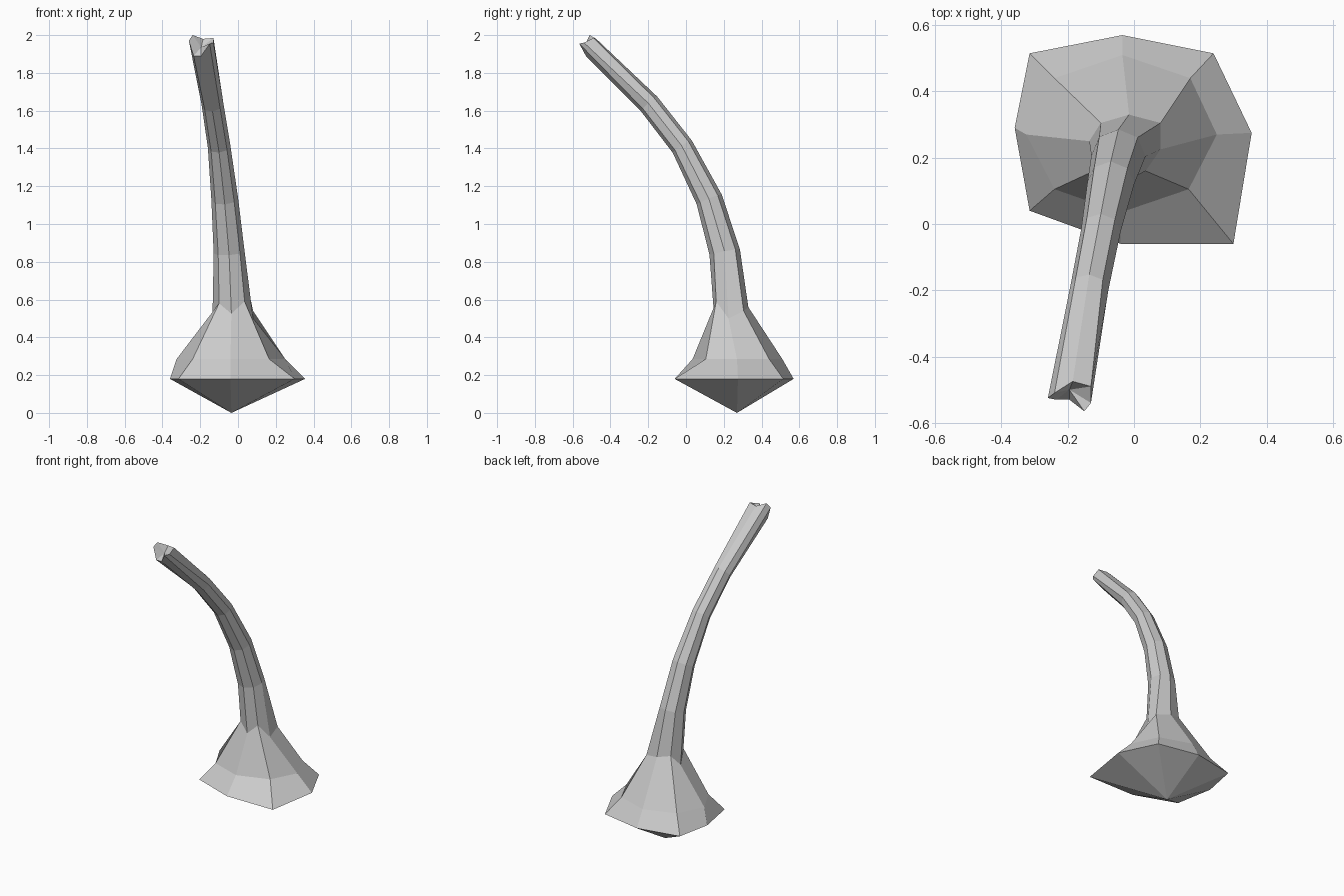
import bpy, bmesh, math
from mathutils import Vector

# Base rings (8 sided, counter-clockwise from the right)
rim = [(0.355, 0.275), (0.24, 0.515), (-0.035, 0.57), (-0.315, 0.515),
       (-0.36, 0.29), (-0.315, 0.04), (-0.04, -0.06), (0.30, -0.06)]
shoulder = [(0.25, 0.27), (0.17, 0.44), (-0.035, 0.51), (-0.24, 0.44),
            (-0.325, 0.27), (-0.24, 0.105), (-0.04, 0.035), (0.165, 0.105)]
# Uneven neck and broken tip
neck = [(0.08, 0.225, 0.50), (0.08, 0.305, 0.54), (-0.015, 0.33, 0.56), (-0.10, 0.305, 0.58),
        (-0.135, 0.25, 0.51), (-0.10, 0.17, 0.58), (-0.035, 0.148, 0.525), (0.035, 0.16, 0.59)]
tip = [(-0.13, -0.54, 1.96), (-0.13, -0.49, 1.985), (-0.185, -0.475, 1.98), (-0.24, -0.51, 2.0),
       (-0.26, -0.525, 1.97), (-0.235, -0.53, 1.89), (-0.195, -0.53, 1.89), (-0.15, -0.565, 1.955)]
# Stem centre line with radius: x, y, z, r
path = [(-0.047, 0.205, 0.85, 0.082), (-0.07, 0.123, 1.13, 0.071),
        (-0.10, -0.02, 1.41, 0.06), (-0.135, -0.195, 1.635, 0.058)]


def stem_rings():
    pts = [Vector((-0.025, 0.235, 0.54))] + [Vector(p[:3]) for p in path] + [Vector((-0.195, -0.52, 1.95))]
    rings = []
    for i, p in enumerate(path, 1):
        t = (pts[i + 1] - pts[i - 1]).normalized()
        v = t.cross(Vector((1, 0, 0))).normalized()
        u = v.cross(t)
        rings.append([pts[i] + p[3] * (u * math.cos(k * math.pi / 4) + v * math.sin(k * math.pi / 4))
                      for k in range(8)])
    return rings


# Skin the rings, pointed underneath and sunken at the tip
rings = [[(x, y, 0.18) for x, y in rim], [(x, y, 0.285) for x, y in shoulder], neck] + stem_rings() + [tip]
bm = bmesh.new()
loops = [[bm.verts.new(p) for p in r] for r in rings]
for a, b in zip(loops, loops[1:]):
    for k in range(8):
        j = (k + 1) % 8
        bm.faces.new((a[k], a[j], b[j], b[k]))
foot = bm.verts.new((-0.035, 0.27, 0))
end = bm.verts.new((-0.195, -0.50, 1.935))
for k in range(8):
    j = (k + 1) % 8
    bm.faces.new((loops[0][j], loops[0][k], foot))
    bm.faces.new((loops[-1][k], loops[-1][j], end))
bmesh.ops.recalc_face_normals(bm, faces=bm.faces)

mesh = bpy.data.meshes.new("curved_stem")
bm.to_mesh(mesh)
bm.free()
bpy.context.collection.objects.link(bpy.data.objects.new("curved_stem", mesh))
